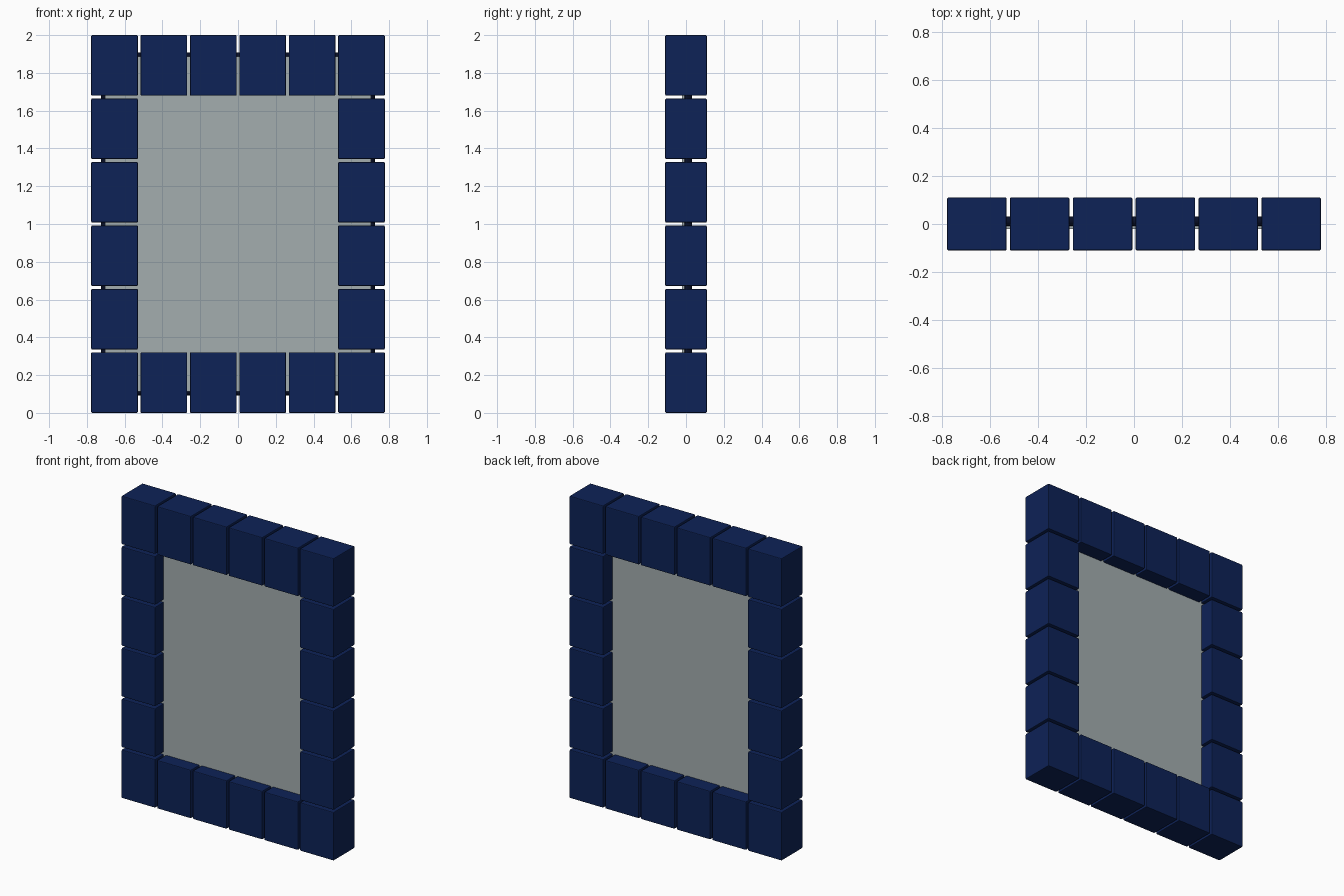
import bpy

cube = bpy.data.objects.get("Cube")
if cube:
    bpy.data.objects.remove(cube, do_unlink=True)


def material(name, rgb):
    mat = bpy.data.materials.new(name)
    mat.use_nodes = True
    mat.diffuse_color = (*rgb, 1)
    mat.node_tree.nodes["Principled BSDF"].inputs["Base Color"].default_value = (*rgb, 1)
    return mat


navy = material("navy blue", (0.004, 0.016, 0.095))
dark = material("dark navy", (0.002, 0.004, 0.018))
grey = material("pane grey", (0.37, 0.42, 0.43))


def box(name, centre, size, mat, bevel=0):
    bpy.ops.mesh.primitive_cube_add(size=1, location=centre)
    ob = bpy.context.object
    ob.name = name
    ob.scale = size
    bpy.ops.object.transform_apply(location=False, rotation=False, scale=True)
    ob.data.materials.append(mat)
    if bevel:
        mod = ob.modifiers.new("soft edges", "BEVEL")
        mod.width = bevel
        mod.segments = 2
    return ob


def rod(name, centre, length, axis):
    turn = (0, 1.5708, 0) if axis == "x" else (0, 0, 0)
    bpy.ops.mesh.primitive_cylinder_add(vertices=16, radius=0.02, depth=length,
                                        location=centre, rotation=turn)
    ob = bpy.context.object
    ob.name = name
    ob.data.materials.append(dark)
    bpy.ops.object.shade_smooth_by_angle()


# Ring of blocks around the opening
COUNT = 6
WIDTH, DEPTH, HEIGHT = 0.247, 0.22, 0.32
STEP_X, STEP_Z = 0.2615, 0.336
for col in range(COUNT):
    for row in range(COUNT):
        if col in (0, COUNT - 1) or row in (0, COUNT - 1):
            x = (col - (COUNT - 1) / 2) * STEP_X
            z = HEIGHT / 2 + row * STEP_Z
            box(f"frame_block_{col}_{row}", (x, 0, z), (WIDTH, DEPTH, HEIGHT), navy, 0.005)

# Rods threading the blocks together
ROD_X, ROD_Z, ROD_Y = 0.705, 0.888, 0.012
for sign, side, level in ((-1, "right", "lower"), (1, "left", "upper")):
    rod(f"{side}_rod", (sign * ROD_X, ROD_Y, 1), 2 * ROD_Z, "z")
    rod(f"{level}_rod", (0, ROD_Y, 1 + sign * ROD_Z), 2 * ROD_X, "x")

# Flat pane held inside the frame
box("pane", (0, -0.005, 1), (2 * ROD_X, 0.03, 2 * ROD_Z), grey)
